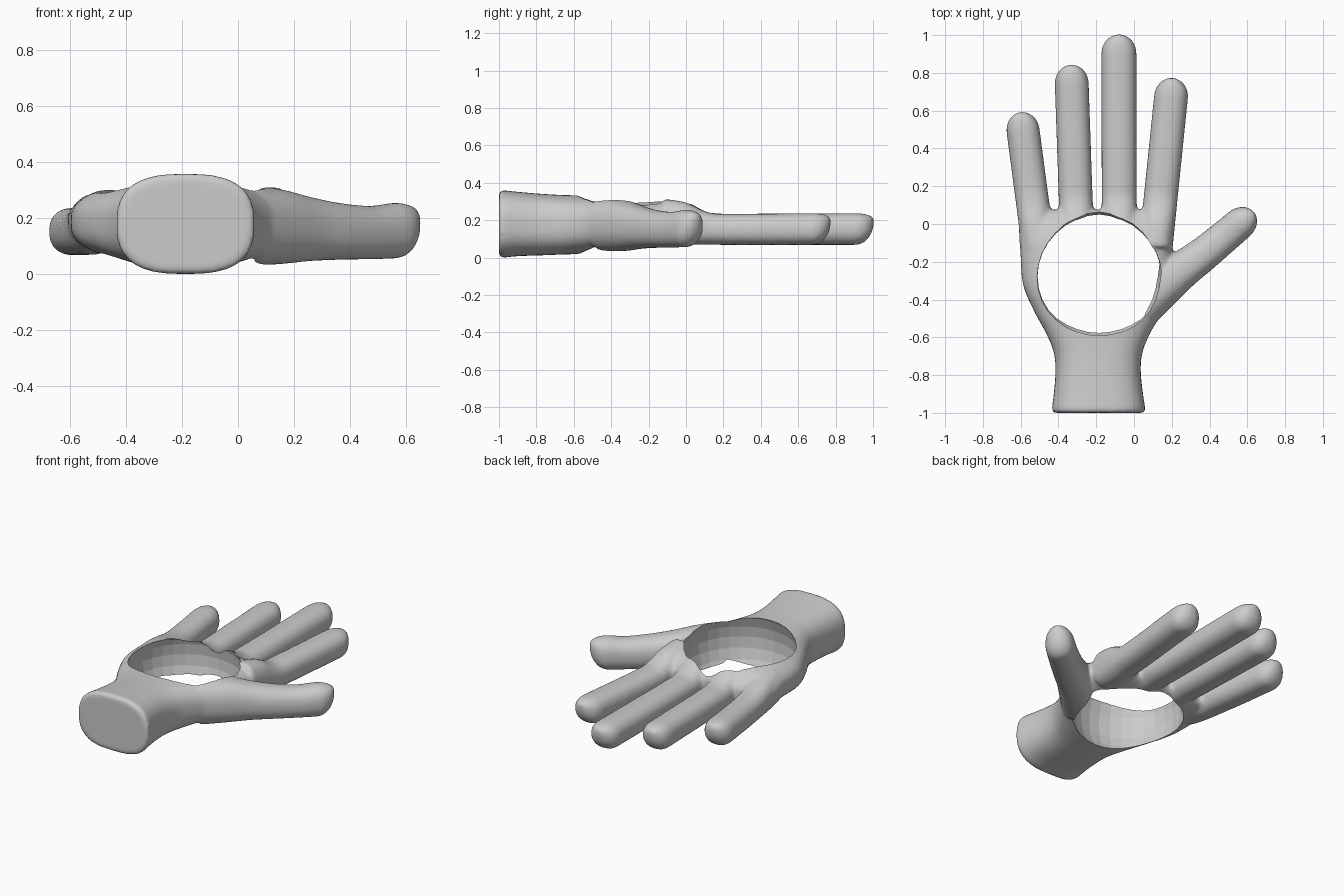
import bpy
import bmesh
from math import cos, sin, pi, sqrt, copysign, hypot
from mathutils import Vector

if "Cube" in bpy.data.objects:
    bpy.data.objects.remove(bpy.data.objects["Cube"], do_unlink=True)

SIDES = 40


def make_material(name, color):
    mat = bpy.data.materials.new(name)
    mat.use_nodes = True
    mat.diffuse_color = color
    mat.node_tree.nodes["Principled BSDF"].inputs["Base Color"].default_value = color
    return mat


def resample(rows, steps=6):
    """Smooth curve through rows of (x, y, half width, bottom, top)."""
    pts = [Vector(r) for r in rows]
    out = []
    for i in range(len(pts) - 1):
        a, b = pts[max(i - 1, 0)], pts[i]
        c, d = pts[i + 1], pts[min(i + 2, len(pts) - 1)]
        for s in range(steps):
            t = s / steps
            out.append(b + (c - a) * (t / 2)
                       + (a * 2 - b * 5 + c * 4 - d) * (t * t / 2)
                       + (b * 3 - a - c * 3 + d) * (t ** 3 / 2))
    return out + [pts[-1]]


def add_tip(rows, forward, length):
    """Round the end in plan and sweep the underside up to the nail side."""
    x, y, half, low, high = rows[-1]
    tips = []
    for i in range(1, 13):
        f = sin(i / 12 * pi / 2) * 0.998
        k = sqrt(1 - f * f)
        drop = (high - low) * (1 - k)
        tips.append((x + forward[0] * length * f, y + forward[1] * length * f,
                     half * k, low + drop * 0.72, high - drop * 0.18))
    return rows + tips


def loft(bm, rows, across, power):
    """Skin a closed tube through rounded-box sections."""
    rings = []
    for x, y, half, low, high in rows:
        ring = []
        for i in range(SIDES):
            c, s = cos(2 * pi * i / SIDES), sin(2 * pi * i / SIDES)
            u = copysign(abs(c) ** (2 / power), c) * half
            v = copysign(abs(s) ** (2 / power), s) * (high - low) / 2
            ring.append(bm.verts.new((x + across[0] * u, y + across[1] * u,
                                      (low + high) / 2 + v)))
        rings.append(ring)
    for a, b in zip(rings, rings[1:]):
        for i in range(SIDES):
            j = (i + 1) % SIDES
            bm.faces.new((a[i], a[j], b[j], b[i]))
    bm.faces.new(rings[0])
    bm.faces.new(rings[-1])


def finger(bm, base_x, tip_x, tip_y, half, knuckle):
    length = 0.095
    dx, dy = tip_x - base_x, tip_y
    size = hypot(dx, dy)
    fwd = (dx / size, dy / size)
    profile = [(-0.12, 0.08, knuckle), (0, 0.07, knuckle - 0.02),
               (0.12, 0.07, 0.242), (0.25, 0.068, 0.234),
               (tip_y - length, 0.068, 0.238)]
    rows = [(base_x + dx * y / dy, y, half, low, high) for y, low, high in profile]
    loft(bm, add_tip(resample(rows), fwd, length + 0.004), (fwd[1], -fwd[0]), 2.35)


grey = make_material("plain grey", (0.6, 0.6, 0.6, 1))
bm = bmesh.new()

# Wrist and palm: y, left edge, right edge, bottom, top
outline = [(-1.0, -0.425, 0.05, 0.012, 0.348), (-0.985, -0.435, 0.06, 0, 0.36),
           (-0.9, -0.425, 0.048, 0.008, 0.352), (-0.78, -0.416, 0.036, 0.012, 0.342),
           (-0.68, -0.425, 0.045, 0.016, 0.336), (-0.58, -0.465, 0.085, 0.02, 0.333),
           (-0.46, -0.53, 0.15, 0.032, 0.33), (-0.32, -0.588, 0.19, 0.044, 0.328),
           (-0.15, -0.602, 0.2, 0.053, 0.323), (-0.03, -0.61, 0.205, 0.065, 0.3),
           (0.045, -0.61, 0.205, 0.085, 0.25), (0.075, -0.6, 0.2, 0.11, 0.21)]
palm = [((l + r) / 2, y, (r - l) / 2, low, high) for y, l, r, low, high in outline]
loft(bm, resample(palm), (1, 0), 2.7)

# Four fingers, little to index
finger(bm, -0.522, -0.6, 0.59, 0.088, 0.29)
finger(bm, -0.304, -0.333, 0.84, 0.09, 0.315)
finger(bm, -0.078, -0.08, 1.0, 0.093, 0.32)
finger(bm, 0.127, 0.206, 0.77, 0.09, 0.315)

# Thumb
thumb = [(0.02, -0.42, 0.14, 0.03, 0.32), (0.14, -0.325, 0.122, 0.036, 0.305),
         (0.25, -0.245, 0.102, 0.047, 0.277), (0.36, -0.165, 0.092, 0.052, 0.255),
         (0.47, -0.075, 0.087, 0.054, 0.245), (0.555, -0.003, 0.085, 0.056, 0.256)]
loft(bm, add_tip(resample(thumb), (0.77, 0.64), 0.105), (0.64, -0.77), 2.35)

bmesh.ops.recalc_face_normals(bm, faces=bm.faces)
mesh = bpy.data.meshes.new("hand")
bm.to_mesh(mesh)
bm.free()
mesh.materials.append(grey)
hand = bpy.data.objects.new("hand", mesh)
bpy.context.collection.objects.link(hand)

# Faceted ball that cuts the round opening through the palm
bpy.ops.mesh.primitive_uv_sphere_add(segments=32, ring_count=16, radius=0.345,
                                     location=(-0.185, -0.278, 0.19))
cutter = bpy.context.object
cutter.name = "palm_opening_cutter"
cutter.hide_render = True
cutter.data.materials.append(grey)

# Fuse the parts into one skin, soften the joins, then cut
remesh = hand.modifiers.new("fuse", 'REMESH')
remesh.mode = 'VOXEL'
remesh.voxel_size = 0.011
remesh.use_smooth_shade = True
soften = hand.modifiers.new("soften", 'SMOOTH')
soften.factor = 0.5
soften.iterations = 10
cut = hand.modifiers.new("opening", 'BOOLEAN')
cut.operation = 'DIFFERENCE'
cut.solver = 'EXACT'
cut.object = cutter

bpy.ops.object.select_all(action='DESELECT')
hand.select_set(True)
bpy.context.view_layer.objects.active = hand
for name in [m.name for m in hand.modifiers]:
    bpy.ops.object.modifier_apply(modifier=name)
bpy.data.objects.remove(cutter, do_unlink=True)
